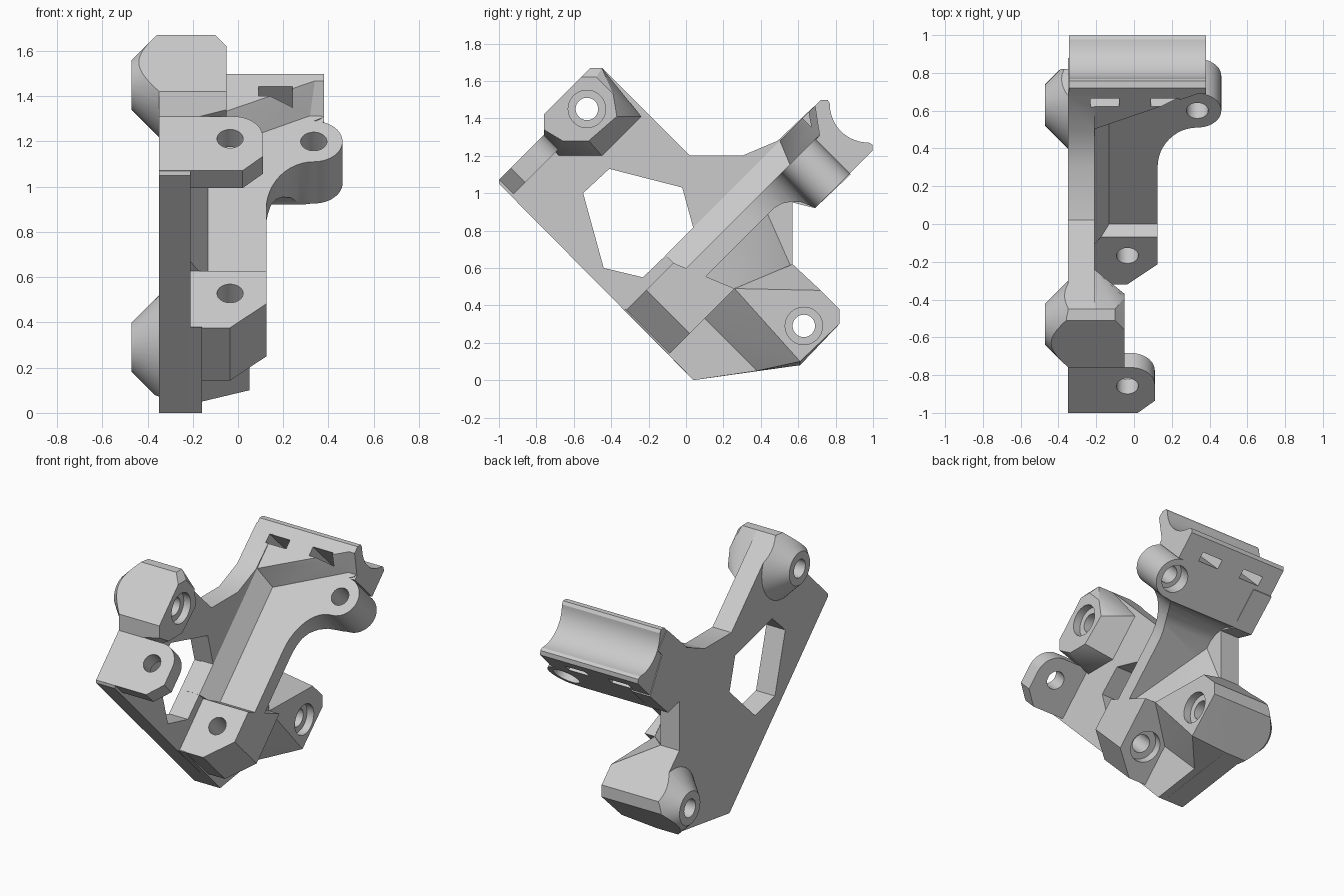
import bpy, bmesh
from math import cos, sin, pi, radians
from mathutils import Vector, Matrix

if "Cube" in bpy.data.objects:
    bpy.data.objects.remove(bpy.data.objects["Cube"])

grey = bpy.data.materials.new("light_grey_plastic")
grey.use_nodes = True
grey.diffuse_color = (0.6, 0.6, 0.6, 1)
grey.node_tree.nodes["Principled BSDF"].inputs["Base Color"].default_value = (0.6, 0.6, 0.6, 1)

R = 0.5 ** 0.5


def tilt(x, u, v):
    """Tilted frame: u climbs to the back, v climbs to the front."""
    return Vector((x, (u - v) * R, (u + v) * R))


def finish(name, bm):
    bmesh.ops.recalc_face_normals(bm, faces=bm.faces)
    mesh = bpy.data.meshes.new(name)
    bm.to_mesh(mesh)
    bm.free()
    mesh.materials.append(grey)
    ob = bpy.data.objects.new(name, mesh)
    bpy.context.scene.collection.objects.link(ob)
    return ob


def prism(name, start, end):
    """Solid between two matching outlines."""
    bm = bmesh.new()
    a = [bm.verts.new(p) for p in start]
    b = [bm.verts.new(p) for p in end]
    bm.faces.new(a)
    bm.faces.new(b[::-1])
    for i in range(len(a)):
        j = (i + 1) % len(a)
        bm.faces.new((a[i], b[i], b[j], a[j]))
    return finish(name, bm)


def side_prism(name, yz, x0, x1):
    return prism(name, [Vector((x0, *p)) for p in yz], [Vector((x1, *p)) for p in yz])


def profile_prism(name, uv, x0, x1):
    return prism(name, [tilt(x0, *p) for p in uv], [tilt(x1, *p) for p in uv])


def outline_prism(name, xu, v0, v1):
    return prism(name, [tilt(*p, v0) for p in xu], [tilt(*p, v1) for p in xu])


def hull(name, points):
    bm = bmesh.new()
    for p in points:
        bm.verts.new(p)
    res = bmesh.ops.convex_hull(bm, input=bm.verts)
    loose = {g for g in res["geom_interior"] + res["geom_unused"] if isinstance(g, bmesh.types.BMVert)}
    bmesh.ops.delete(bm, geom=list(loose), context='VERTS')
    bmesh.ops.dissolve_limit(bm, angle_limit=radians(1), verts=bm.verts, edges=bm.edges)
    return finish(name, bm)


def rod(name, p, q, r0, r1=None):
    """Cylinder or cone from p to q."""
    p, q = Vector(p), Vector(q)
    bm = bmesh.new()
    turn = (q - p).to_track_quat('Z', 'Y').to_matrix().to_4x4()
    bmesh.ops.create_cone(bm, cap_ends=True, segments=40, radius1=r0, radius2=r0 if r1 is None else r1,
                          depth=(q - p).length, matrix=Matrix.Translation((p + q) / 2) @ turn)
    return finish(name, bm)


def combine(ob, others, operation):
    for other in others:
        mod = ob.modifiers.new(operation.lower(), 'BOOLEAN')
        mod.operation, mod.object, mod.solver = operation, other, 'EXACT'
    bpy.context.view_layer.update()
    graph = bpy.context.evaluated_depsgraph_get()
    mesh = bpy.data.meshes.new_from_object(ob.evaluated_get(graph))
    ob.modifiers.clear()
    ob.data = mesh


def arc(cx, cy, rx, ry, a0, a1, n=12):
    return [(cx + rx * cos(radians(a0 + (a1 - a0) * i / n)),
             cy + ry * sin(radians(a0 + (a1 - a0) * i / n))) for i in range(n + 1)]


# Side plate with its large window
plate_outline = [(-1, 1.05), (.04, 0), (.61, .08), (.82, .3), (.82, .38), (.57, .62), (.57, .95),
                 (.69, .92), (.88, 1.1), (.68, 1.46), (.49, 1.28), (.3, 1.2), (.02, 1.2),
                 (-.45, 1.67), (-.51, 1.67), (-.76, 1.42), (-.76, 1.31), (-1, 1.07)]
window = [(-.41, 1.13), (-.02, 1.03), (.04, .81), (-.23, .55), (-.44, .6), (-.55, 1)]
plate = side_prism("side_plate", plate_outline, -.35, -.21)
window_cutter = side_prism("window_cutter", window, -.6, .1)
combine(plate, [window_cutter], 'DIFFERENCE')
parts, cutters = [plate], [window_cutter]

# Tapered bosses on the outer face, trimmed to the plate outline
upper, lower = (-.53, 1.45), (.63, .29)
trim = side_prism("boss_trim", plate_outline, -.6, 0)
cutters.append(trim)
for name, c in (("upper_outer_boss", upper), ("lower_outer_boss", lower)):
    boss = rod(name, (-.345, *c), (-.47, *c), .235, .11)
    combine(boss, [trim], 'INTERSECT')
    parts.append(boss)

# Inner bosses with sloping flanks
upper_base = [(-.45, 1.67), (-.51, 1.67), (-.76, 1.42), (-.76, 1.3), (-.68, 1.2), (-.45, 1.2), (-.24, 1.41)]
upper_face = [(-.56, 1.62), (-.48, 1.62), (-.39, 1.53), (-.37, 1.41), (-.52, 1.28), (-.66, 1.28),
              (-.76, 1.34), (-.76, 1.42)]
parts.append(hull("upper_inner_boss", [Vector((x, *p)) for x in (-.3, -.21) for p in upper_base]
                  + [Vector((-.1, *p)) for p in upper_base[:2]]
                  + [Vector((-.05, *p)) for p in upper_face]))
lower_base = [(.1, .33), (.38, .05), (.61, .08), (.82, .3), (.82, .38), (.57, .62), (.26, .49)]
lower_face = [(.26, .49), (.61, .1), (.82, .3), (.82, .38), (.72, .48)]
parts.append(hull("lower_inner_boss", [Vector((x, *p)) for x in (-.3, -.21) for p in lower_base]
                  + [Vector((-.16, *p)) for p in lower_base[:2]]
                  + [Vector((.05, *p)) for p in lower_face]))

# Thicker foot below the pad
parts.append(side_prism("plate_foot", [(-.33, .38), (.04, 0), (.38, .05), (.1, .33)], -.3, -.16))

# Front mounting tab
tab_outline = [(-.35, .05), (.02, .05), (.11, .14)] + arc(-.02, .26, .13, .13, 0, 90) + [(-.35, .39)]
parts.append(outline_prism("front_tab", tab_outline, 1.355, 1.464))

# Lower pad of the arm
pad_outline = [(-.3, .04), (-.035, .04), (.125, .19)]
parts.append(prism("arm_pad",
                   [tilt(*p, .163) for p in pad_outline + [(.125, .53), (-.3, .53)]],
                   [tilt(*p, .492) for p in pad_outline + [(.125, .395), (-.3, .395)]]))

# Arm: side profile crossed with its plan outline, flaring into a round ear
arm_profile = [(.3, .424), (.3, .318), (.98, .318), (1.03, .305), (1.075, .275), (1.11, .235),
               (1.14, .163), (1.47, .163), (1.47, .424)]
arm_plan = ([(-.3, .3), (.125, .3)] + arc(.335, .85, .21, .296, 180, 90)
            + arc(.335, 1.273, .127, .127, -84, 84, 24) + [(.335, 1.4), (.37, 1.42), (.37, 1.46), (-.3, 1.46)])
arm = profile_prism("arm", arm_profile, -.3, .5)
plan_cutter = outline_prism("arm_plan_cutter", arm_plan, .1, .5)
combine(arm, [plan_cutter], 'INTERSECT')
parts.append(arm)
cutters.append(plan_cutter)

# Sloping rib between arm and plate, and web below the arm
parts.append(profile_prism("arm_rib", [(.395, .4), (.395, .55), (1.3, .55), (1.3, .4)], -.3, -.21))
parts.append(hull("arm_rib_slope", [tilt(x, u, v) for u in (.395, 1.28)
                                    for x, v in ((-.25, .55), (-.21, .55), (-.13, .42), (-.25, .42))]))
parts.append(hull("arm_web", [tilt(*p) for p in ((.125, .42, .32), (.05, .53, .163), (-.22, .84, .035),
                                                 (-.22, .95, .32), (-.22, .5, .163), (-.22, .42, .32))]))

# Cradle: wedge on the arm and a grooved rail along the end
parts.append(hull("cradle_wedge",
                  [tilt(x, u, .55) for x, u in ((-.35, 1.26), (-.21, 1.26), (.37, 1.54), (-.35, 1.54))]
                  + [tilt(x, u, .41) for x, u in ((-.35, 1.2), (-.13, 1.2), (.37, 1.45), (.37, 1.53), (-.35, 1.53))]))
groove = arc(1.732, .355, .205, .205, 226, 134, 16)
rail_profile = [(1.4, .163), (1.575, .163), (1.595, .185)] + groove + [(1.595, .525), (1.57, .55),
                                                                      (1.525, .55), (1.43, .42), (1.4, .42)]
parts.append(profile_prism("cradle_rail", rail_profile, -.345, .38))

# Bolt holes, counterbores and strap slots
holes = [rod("bolt_hole", (-.6, *c), (.2, *c), .06) for c in (upper, lower)]
holes += [rod("bolt_counterbore", (x - .05, *c), (x + .2, *c), .1) for x, c in ((-.05, upper), (.05, lower))]
holes += [rod("tab_hole", tilt(-.035, .25, 1.2), tilt(-.035, .25, 1.6), .058),
          rod("pad_hole", tilt(-.035, .255, .0), tilt(-.035, .255, .6), .058),
          rod("pad_counterbore", tilt(-.035, .255, .0), tilt(-.035, .255, .22), .1),
          rod("ear_hole", tilt(.335, 1.273, .0), tilt(.335, 1.273, .6), .058),
          rod("ear_counterbore", tilt(.335, 1.273, .0), tilt(.335, 1.273, .25), .088)]
for x in (-.23, .09):
    holes.append(outline_prism("strap_slot", [(x, 1.43), (x + .15, 1.43), (x + .15, 1.49), (x, 1.49)], .0, .7))
cutters += holes


def bounds(ob):
    pts = [v.co for v in ob.data.vertices]
    return [(min(p[i] for p in pts), max(p[i] for p in pts)) for i in range(3)]


for part in parts:
    box = bounds(part)
    hits = [h for h in holes if all(a[0] < b[1] and b[0] < a[1] for a, b in zip(box, bounds(h)))]
    if hits:
        combine(part, hits, 'DIFFERENCE')
    part.data.polygons.foreach_set("use_smooth", [True] * len(part.data.polygons))
    part.data.set_sharp_from_angle(angle=radians(28))

for cutter in cutters:
    bpy.data.objects.remove(cutter)
